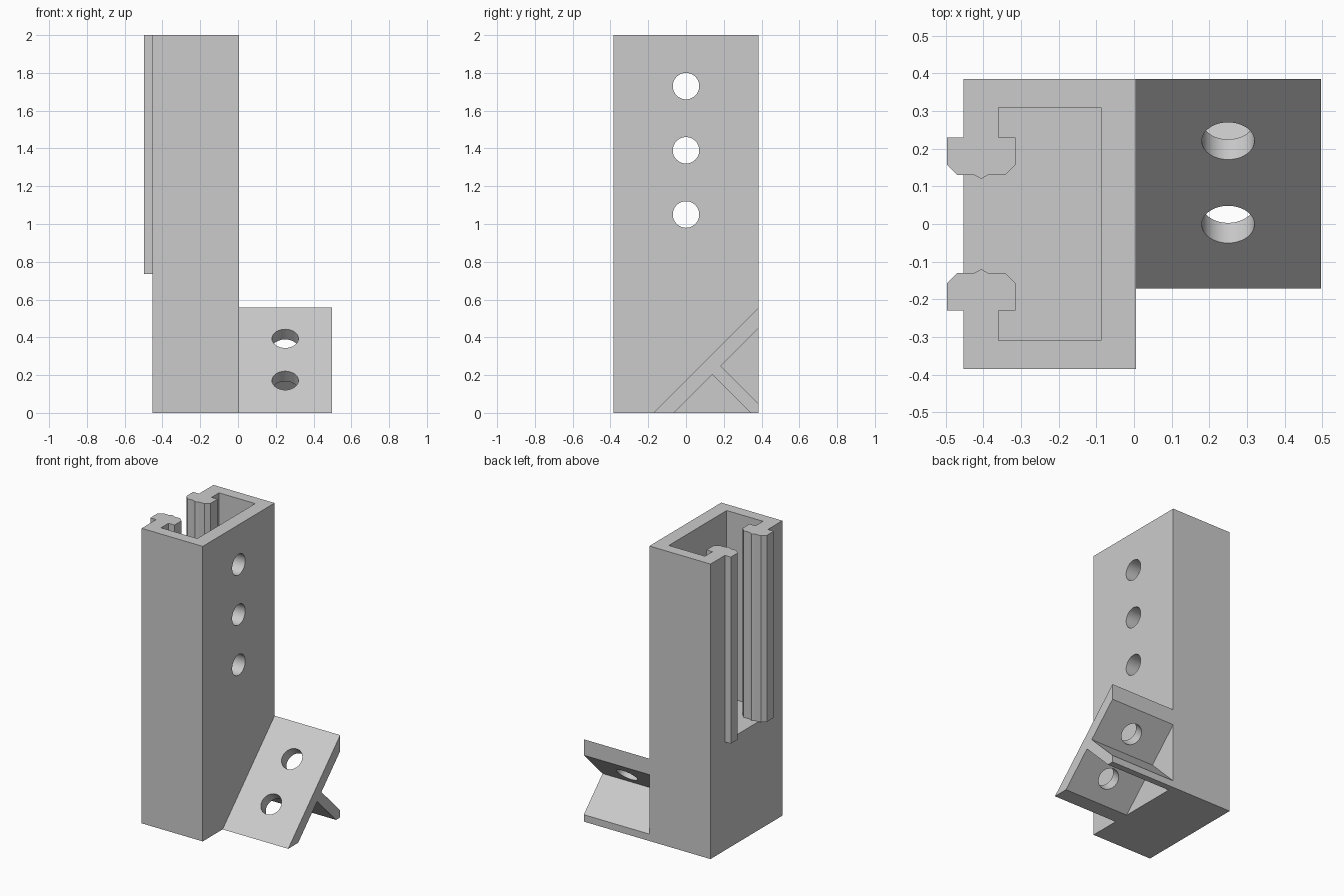
import bpy, bmesh
from math import radians
from mathutils import Vector, Matrix

default = bpy.data.objects.get("Cube")
if default:
    bpy.data.objects.remove(default, do_unlink=True)

grey = bpy.data.materials.new("plain grey")
grey.use_nodes = True
colour = (0.6, 0.6, 0.6, 1)
grey.diffuse_color = colour
grey.node_tree.nodes["Principled BSDF"].inputs["Base Color"].default_value = colour


def add_object(name, bm):
    bmesh.ops.recalc_face_normals(bm, faces=bm.faces)
    mesh = bpy.data.meshes.new(name)
    bm.to_mesh(mesh)
    bm.free()
    mesh.materials.append(grey)
    obj = bpy.data.objects.new(name, mesh)
    bpy.context.collection.objects.link(obj)
    return obj


def extrude(name, points, direction):
    """Solid prism from a closed outline."""
    bm = bmesh.new()
    face = bm.faces.new([bm.verts.new(p) for p in points])
    result = bmesh.ops.extrude_face_region(bm, geom=[face], use_keep_orig=True)
    moved = [v for v in result["geom"] if isinstance(v, bmesh.types.BMVert)]
    bmesh.ops.translate(bm, verts=moved, vec=direction)
    return add_object(name, bm)


def drill(name, centre, axis, depth):
    """Round cutter for a screw hole."""
    bm = bmesh.new()
    turn = Vector((0, 0, 1)).rotation_difference(Vector(axis)).to_matrix().to_4x4()
    bmesh.ops.create_cone(bm, cap_ends=True, segments=48, radius1=HOLE, radius2=HOLE,
                          depth=depth, matrix=Matrix.Translation(centre) @ turn)
    return add_object(name, bm)


def cut(obj, cutters):
    """Apply the cutters to a part and remove them."""
    bpy.context.view_layer.objects.active = obj
    for cutter in cutters:
        cutter.hide_render = True
        mod = obj.modifiers.new("cut", "BOOLEAN")
        mod.operation = "DIFFERENCE"
        mod.solver = "EXACT"
        mod.object = cutter
        bpy.ops.object.modifier_apply(modifier=mod.name)
        bpy.data.objects.remove(cutter, do_unlink=True)
    bpy.ops.object.select_all(action="DESELECT")
    obj.select_set(True)
    bpy.ops.object.shade_smooth_by_angle(angle=radians(30))


HOLE = 0.07
LEFT, RIGHT, HALF, TOP = -0.453, 0.005, 0.385, 2.0
INNER, LIP, FLOOR = -0.36, 0.23, 0.735
EDGE = 0.497

# Upright post with an open channel in its upper part
post = extrude("post", [(LEFT, -HALF, 0), (RIGHT, -HALF, 0), (RIGHT, HALF, 0), (LEFT, HALF, 0)],
               (0, 0, TOP))
half_channel = [(-0.088, 0.31), (INNER, 0.31), (INNER, LIP), (-0.6, LIP)]
channel_outline = half_channel + [(x, -y) for x, y in reversed(half_channel)]
channel = extrude("channel_cutter", [(x, y, FLOOR) for x, y in channel_outline], (0, 0, 1.5))
cut(post, [channel] + [drill("post_hole", (-0.04, 0, z), (1, 0, 0), 0.2)
                       for z in (1.05, 1.39, 1.73)])

# Guide rails facing each other across the slot
rail = [(-EDGE, LIP), (-EDGE, 0.157), (-0.47, 0.13), (-0.424, 0.13), (-0.406, 0.12),
        (-0.388, 0.13), (-0.342, 0.13), (-0.315, 0.157), (-0.315, LIP)]
for name, side in (("back_rail", 1), ("front_rail", -1)):
    extrude(name, [(x, side * y, FLOOR) for x, y in rail], (0, 0, TOP - FLOOR))

# Sloping mounting plate with a square-on rib behind it
bracket_profile = [(-0.172, 0), (-0.065, 0), (0.138, 0.203), (0.341, 0), (HALF, 0),
                   (HALF, 0.047), (0.184, 0.249), (HALF, 0.45), (HALF, 0.558)]
bracket = extrude("sloping_bracket", [(RIGHT, y, z) for y, z in bracket_profile],
                  (EDGE - RIGHT, 0, 0))
cut(bracket, [drill("bracket_hole", (0.25, y, y + 0.17), (0, -1, 1), 0.24)
              for y in (0, 0.222)])
